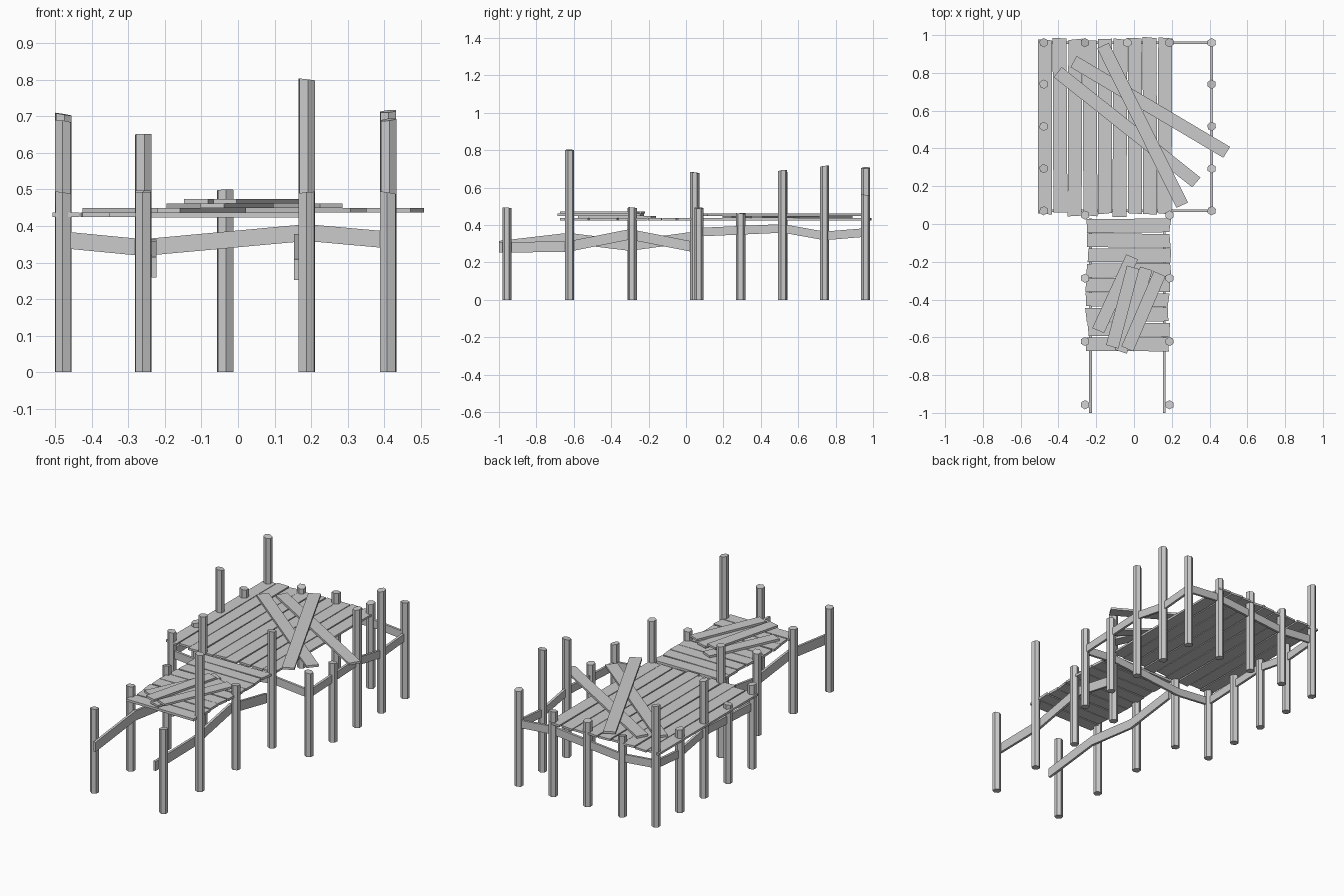
import bpy, bmesh, math, random
from mathutils import Vector

if "Cube" in bpy.data.objects:
    bpy.data.objects.remove(bpy.data.objects["Cube"])

random.seed(4)


def make_object(name, bm):
    bmesh.ops.recalc_face_normals(bm, faces=bm.faces)
    me = bpy.data.meshes.new(name)
    bm.to_mesh(me)
    bm.free()
    ob = bpy.data.objects.new(name, me)
    bpy.context.collection.objects.link(ob)
    return ob


def post(x, y, h):
    """Hexagonal post with a slightly slanted cut top."""
    bm = bmesh.new()
    r, turn = 0.0245, math.pi / 6 + random.uniform(-0.15, 0.15)
    sx, sy = random.uniform(-0.2, 0.2), random.uniform(-0.2, 0.2)
    ring = [(r * math.cos(turn + i * math.pi / 3), r * math.sin(turn + i * math.pi / 3))
            for i in range(6)]
    low = [bm.verts.new((x + a, y + b, 0)) for a, b in ring]
    top = [bm.verts.new((x + a, y + b, h - 0.004 + sx * a + sy * b)) for a, b in ring]
    bm.faces.new(low)
    bm.faces.new(top)
    for i in range(6):
        j = (i + 1) % 6
        bm.faces.new((low[i], low[j], top[j], top[i]))
    make_object("post", bm)


def plank(name, a, b, z, width=0.066, thick=0.012, jitter=0.006):
    """Flat board between two plan points, with uneven ends."""
    bm = bmesh.new()
    a, b = Vector(a), Vector(b)
    d = (b - a).normalized()
    n = Vector((-d.y, d.x)) * width / 2
    corners = [p + s * n + d * random.uniform(-jitter, jitter)
               for p, s in ((a, -1), (b, -1), (b, 1), (a, 1))]
    low = [bm.verts.new((c.x, c.y, z)) for c in corners]
    top = [bm.verts.new((c.x, c.y, z + thick)) for c in corners]
    bm.faces.new(low)
    bm.faces.new(top)
    for i in range(4):
        j = (i + 1) % 4
        bm.faces.new((low[i], low[j], top[j], top[i]))
    make_object(name, bm)


def beam(name, pts, height=0.046, thick=0.014):
    """Kinked rail running through a list of centre points."""
    bm = bmesh.new()
    d = Vector(pts[-1]) - Vector(pts[0])
    n = Vector((-d.y, d.x, 0)).normalized() * thick / 2
    up = Vector((0, 0, height / 2))
    rings = [[bm.verts.new(Vector(p) + s * n + t * up)
              for s, t in ((-1, -1), (1, -1), (1, 1), (-1, 1))] for p in pts]
    for p, q in zip(rings, rings[1:]):
        for i in range(4):
            j = (i + 1) % 4
            bm.faces.new((p[i], p[j], q[j], q[i]))
    bm.faces.new(rings[0])
    bm.faces.new(rings[-1])
    make_object(name, bm)


# Posts: platform sides, platform back, walkway
rows = (0.07, 0.293, 0.517, 0.74, 0.96)
for y, hl, hr in zip(rows, (0.495, 0.465, 0.69, 0.49, 0.71), (0.495, 0.465, 0.695, 0.718, 0.565)):
    post(-0.478, y, hl)
    post(0.411, y, hr)
for x, h in ((-0.26, 0.475), (-0.035, 0.502), (0.188, 0.50)):
    post(x, 0.96, h)
for y, hl, hr in ((0.047, 0.655, 0.685), (-0.287, 0.49, 0.497),
                  (-0.622, 0.50, 0.805), (-0.957, 0.495, 0.495)):
    post(-0.259, y, hl)
    post(0.188, y, hr)

# Kinked beams around the platform and along the walkway
across = ((-0.478, 0.362), (-0.26, 0.341), (0.188, 0.382), (0.411, 0.362))
for name, y in (("front_beam", 0.07), ("back_beam", 0.96)):
    beam(name, [(x, y, z) for x, z in across])
for name, x in (("left_beam", -0.478), ("right_beam", 0.411)):
    beam(name, [(x, y, z) for y, z in zip(rows, (0.362, 0.372, 0.382, 0.342, 0.36))])
walk = (-1.0, -0.63, -0.3, 0.03)
beam("walkway_left_beam", [(-0.23, y, z) for y, z in zip(walk, (0.287, 0.33, 0.29, 0.335))], 0.056)
beam("walkway_right_beam", [(0.16, y, z) for y, z in zip(walk, (0.28, 0.285, 0.35, 0.285))], 0.056)

# Deck boards
for i in range(9):
    x = -0.471 + i * 0.0793
    s = random.uniform(-0.003, 0.003)
    plank("platform_board", (x + s, 0.047 + random.uniform(-0.01, 0.01)),
          (x - s, 0.983 + random.uniform(-0.01, 0.01)), 0.425, 0.074)
    y = -0.637 + i * 0.0785
    plank("walkway_board", (-0.248 + random.uniform(-0.006, 0.006), y + s),
          (0.187 + random.uniform(-0.006, 0.006), y - s), 0.423, 0.073, 0.014)

# Loose planks lying on the platform and on the walkway
for a, b, z in (((-0.405, 0.805), (0.33, 0.22), 0.437),
                ((-0.32, 0.86), (0.49, 0.38), 0.437),
                ((-0.165, 0.945), (0.255, 0.10), 0.449),
                ((-0.01, -0.175), (-0.19, -0.565), 0.437),
                ((0.065, -0.235), (-0.07, -0.675), 0.449),
                ((-0.005, -0.23), (-0.115, -0.65), 0.461),
                ((0.135, -0.265), (-0.035, -0.66), 0.461)):
    plank("loose_plank", a, b, z, 0.068, 0.0125, 0.002)
